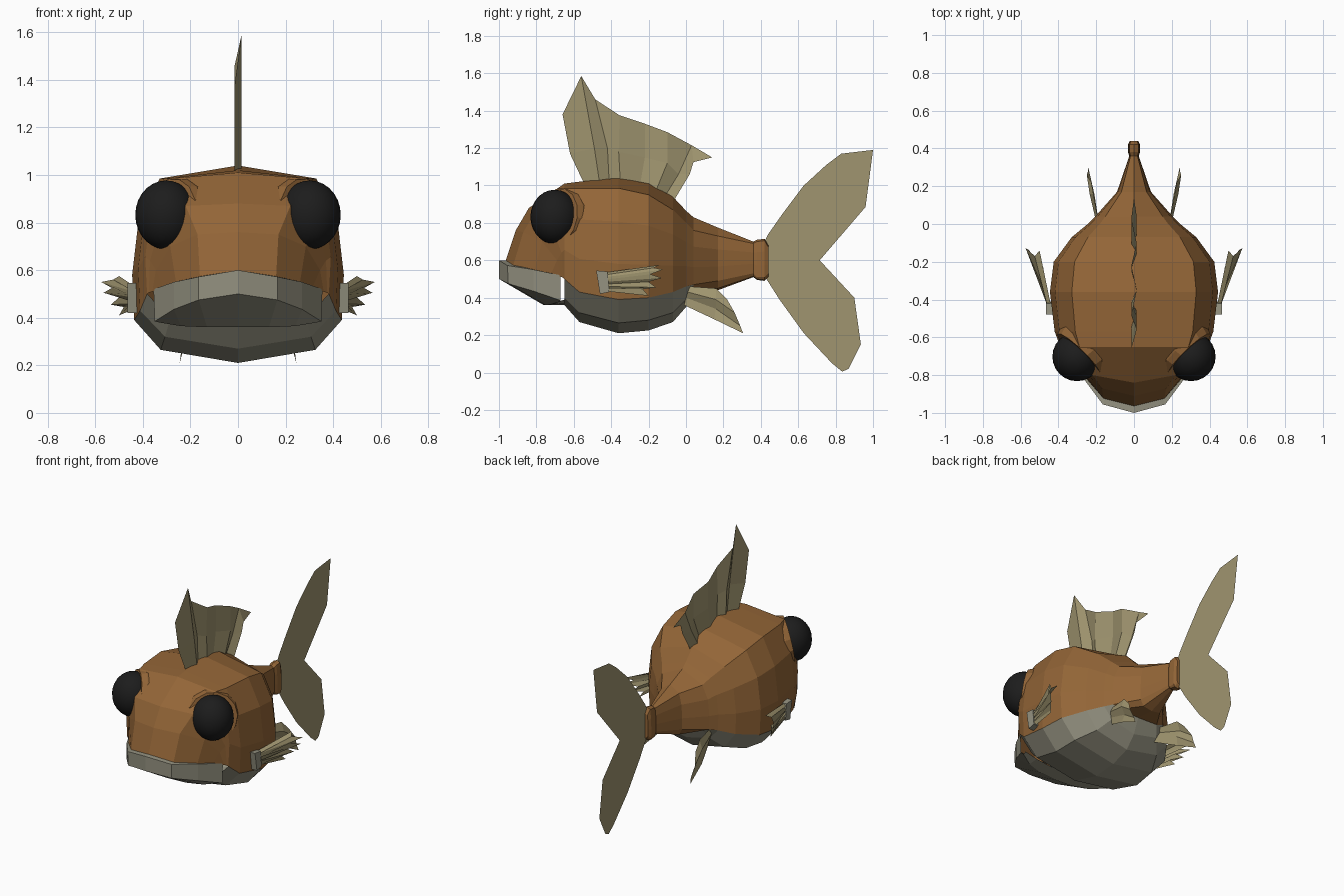
import bpy, bmesh, math
from mathutils import Vector


def material(name, color):
    m = bpy.data.materials.new(name)
    m.diffuse_color = (*color, 1)
    return m


BROWN = material("brown_skin", (0.29, 0.13, 0.038))
GREY = material("pale_belly", (0.30, 0.29, 0.22))
FIN = material("fin_membrane", (0.35, 0.30, 0.16))
BLACK = material("eye_black", (0.012, 0.012, 0.012))


def build(name, verts, faces, mats, mirror=True, indices=None):
    me = bpy.data.meshes.new(name)
    me.from_pydata(verts, [], faces)
    for m in mats:
        me.materials.append(m)
    if indices:
        me.polygons.foreach_set("material_index", indices)
    bm = bmesh.new()
    bm.from_mesh(me)
    bmesh.ops.recalc_face_normals(bm, faces=bm.faces)
    bm.to_mesh(me)
    bm.free()
    ob = bpy.data.objects.new(name, me)
    bpy.context.collection.objects.link(ob)
    if mirror:
        ob.modifiers.new("Mirror", "MIRROR").merge_threshold = 0.002
    return ob


def grid(rows, closed=False):
    n = len(rows[0])
    faces = []
    for i in range(len(rows) - 1):
        for j in range(n if closed else n - 1):
            k = (j + 1) % n
            faces.append((i * n + j, i * n + k, (i + 1) * n + k, (i + 1) * n + j))
    return [v for r in rows for v in r], faces


# Body: half cross-sections (y, half width, top, shoulder, belly line, low side, bottom)
def section(y, w, zt, zs, ze, zl, zb):
    return [(0, y, zt), (.74 * w, y, zs), (.94 * w, y, zs - .3 * (zs - ze)),
            (w, y, zs - .68 * (zs - ze)), (.98 * w, y, ze), (.73 * w, y, zl), (0, y, zb)]


rings = [section(*s) for s in (
    (-.65, .39, 1.01, .985, .50, .40, .36),
    (-.57, .42, 1.02, .985, .43, .32, .27),
    (-.36, .445, 1.04, .985, .39, .265, .21),
    (-.20, .425, 1.01, .95, .40, .28, .225),
    (-.07, .33, .94, .87, .43, .32, .27),
    (.00, .245, .865, .80, .46, .39, .35),
    (.04, .205, .83, .76, .47, .455, .45),
    (.17, .09, .775, .73, .49, .45, .44),
    (.36, .025, .70, .69, .53, .515, .51),
    (.38, .032, .71, .70, .51, .50, .495),
    (.42, .032, .715, .705, .51, .495, .49),
    (.44, .022, .68, .67, .53, .52, .51))]
verts, faces = grid(rings)
mat_ids = [1 if f[0] % 7 >= 4 and f[0] // 7 < 6 else 0 for f in faces]
last = len(verts) - 7
faces.append(tuple(range(last, last + 7)))
build("body", verts, faces, [BROWN, GREY], indices=mat_ids + [0])

# Face: rows from the lip up to the first body section
lip_line = [(0, -.965, .595), (.16, -.925, .57), (.26, -.81, .545), (.315, -.72, .53), (.345, -.68, .515)]
face_rows = [lip_line,
             [(0, -.91, .76), (.17, -.87, .75), (.285, -.77, .70), (.345, -.69, .60), (.36, -.665, .51)],
             [(0, -.84, .88), (.22, -.80, .87), (.33, -.72, .78), (.37, -.665, .64), (.375, -.655, .505)],
             rings[0][:5]]
build("face", *grid(face_rows), [BROWN])

# Lip and chin
lip_rows = [[(0, -.96, .60), (.155, -.92, .575), (.25, -.81, .55), (.34, -.67, .52)],
            [(0, -1, .60), (.165, -.955, .572), (.27, -.815, .55), (.355, -.67, .52)],
            [(0, -1, .50), (.165, -.95, .475), (.27, -.815, .435), (.35, -.67, .385)],
            [(0, -.76, .36), (.13, -.75, .36), (.24, -.72, .365), (.33, -.67, .38)],
            [(0, -.65, .36), (.13, -.65, .36), (.24, -.65, .37), (.33, -.65, .39)]]
build("lip", *grid(lip_rows), [GREY])

# Eyes and their sockets
centre = Vector((.302, -.702, .832))
axis = Vector((.68, -.70, .18)).normalized()
turn = axis.to_track_quat("Z", "Y")
for side, sx in (("right", 1), ("left", -1)):
    bpy.ops.mesh.primitive_uv_sphere_add(segments=24, ring_count=14, radius=1,
                                         location=(sx * centre.x, centre.y, centre.z))
    eye = bpy.context.object
    eye.name = side + "_eye"
    eye.scale = (.13, .13, .145)
    eye.data.materials.append(BLACK)
    bpy.ops.object.shade_smooth()
socket = []
for r, h in ((.17, -.14), (.168, -.05), (.158, -.015), (.13, -.015)):
    socket.append([centre + turn @ Vector((r * math.cos(a), r * math.sin(a), h))
                   for a in (2 * math.pi * i / 14 for i in range(14))])
build("eye_sockets", *grid(socket, True), [BROWN])

# Dorsal fin: wavy sheet of columns (base, middle, top)
columns = [((-.54, 1.0), (-.62, 1.17), (-.66, 1.38)),
           ((-.46, 1.0), (-.49, 1.20), (-.56, 1.585)),
           ((-.41, 1.0), (-.42, 1.20), (-.485, 1.46)),
           ((-.35, 1.0), (-.36, 1.18), (-.355, 1.375)),
           ((-.25, .98), (-.22, 1.15), (-.22, 1.33)),
           ((-.17, .95), (-.10, 1.12), (-.10, 1.285)),
           ((-.12, .93), (-.04, 1.06), (.03, 1.215)),
           ((-.07, .91), (.02, 1.06), (.04, 1.125))]
cols = [[((.014 if i % 2 else -.014), y, z) for y, z in c] for i, c in enumerate(columns)]
verts, faces = grid(cols)
verts.append((0, .14, 1.15))
faces.append((20, 23, 24))
build("dorsal_fin", verts, faces, [FIN], mirror=False)

# Tail fin: flat forked sheet
outline = [(.42, .70), (.44, .74), (.51, .84), (.63, 1.0), (.75, 1.11), (.83, 1.17), (1, 1.19),
           (.96, .885), (.715, .60), (.90, .40), (.935, .15), (.87, .02), (.835, .005),
           (.78, .05), (.63, .21), (.50, .39), (.43, .50)]
build("tail_fin", [(0, y, z) for y, z in outline], [tuple(range(len(outline)))], [FIN], mirror=False)

# Pectoral fins: base block and a pleated fan of rays
block = [[(x, y, z) for y, z in ((-.48, .545), (-.42, .54), (-.41, .43), (-.46, .42))]
         for x in (.41, .465)]
verts, faces = grid(block, True)
build("pectoral_base", verts, faces + [(4, 5, 6, 7)], [GREY])
tips = [(.50, -.14, .575), (.525, -.17, .56), (.575, -.125, .55), (.53, -.19, .525), (.565, -.13, .505),
        (.50, -.20, .485), (.535, -.16, .455), (.48, -.23, .445), (.50, -.20, .41)]
base = [(.44 + .02 * (i % 2), -.43, .535 - .0125 * i) for i in range(9)]
build("pectoral_fins", *grid([base, tips]), [FIN])

# Pelvic fins: pleated sheets below the tail root
root = [(.19, .02, .46), (.20, .01, .43), (.185, .0, .40), (.17, -.01, .36)]
middle = [(.215, .16, .45), (.235, .16, .39), (.21, .16, .34), (.225, .15, .285)]
edge = [(.225, .22, .39), (.25, .26, .32), (.24, .29, .25), (.245, .305, .21)]
build("pelvic_fins", *grid([root, middle, edge]), [FIN])
